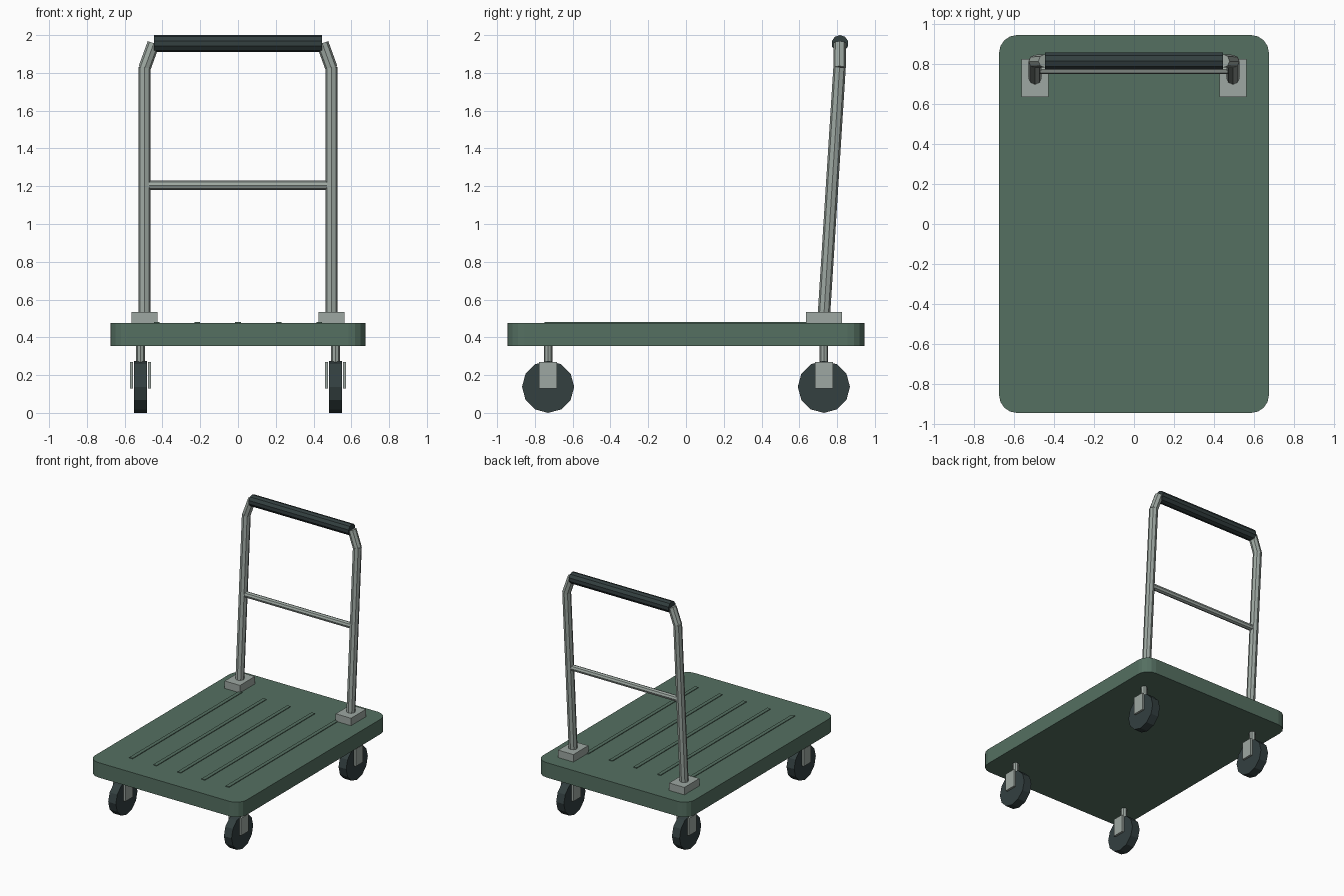
import bpy, bmesh, math
from mathutils import Vector

if "Cube" in bpy.data.objects:
    bpy.data.objects.remove(bpy.data.objects["Cube"])


def material(name, rgb):
    m = bpy.data.materials.new(name)
    m.use_nodes = True
    m.diffuse_color = (*rgb, 1)
    m.node_tree.nodes["Principled BSDF"].inputs["Base Color"].default_value = (*rgb, 1)
    return m


GREEN = material("deck green", (0.09, 0.16, 0.12))
STEEL = material("pale steel", (0.34, 0.39, 0.36))
RUBBER = material("dark rubber", (0.033, 0.05, 0.051))


def finish(obj, name, mat):
    obj.name = name
    obj.data.materials.append(mat)
    return obj


def box(name, centre, size, mat):
    bpy.ops.mesh.primitive_cube_add(size=1, location=centre)
    obj = bpy.context.object
    obj.scale = size
    bpy.ops.object.transform_apply(location=False, rotation=False, scale=True)
    return finish(obj, name, mat)


def tube(name, start, end, radius, mat, sides=8):
    a, b = Vector(start), Vector(end)
    bpy.ops.mesh.primitive_cylinder_add(vertices=sides, radius=radius,
                                        depth=(b - a).length, location=(a + b) / 2)
    obj = bpy.context.object
    obj.rotation_euler = (b - a).to_track_quat("Z", "Y").to_euler()
    return finish(obj, name, mat)


# Deck with rounded vertical corners
deck = box("deck", (0, 0, 0.415), (1.35, 1.89, 0.12), GREEN)
bm = bmesh.new()
bm.from_mesh(deck.data)
upright_edges = [e for e in bm.edges
                 if abs(e.verts[0].co.z - e.verts[1].co.z) > 0.1]
bmesh.ops.bevel(bm, geom=upright_edges, offset=0.09, segments=4,
                profile=0.5, affect="EDGES")
bm.to_mesh(deck.data)
bm.free()

# Low grip ribs along the deck
for i in range(-2, 3):
    box(f"deck_rib_{i + 3}", (i * 0.215, -0.05, 0.476), (0.03, 1.4, 0.008), GREEN)

# Leaning push handle
for side, s in (("left", 1), ("right", -1)):
    x = s * 0.495
    box(f"handle_foot_{side}", (x, 0.73, 0.505), (0.136, 0.19, 0.06), STEEL)
    tube(f"handle_upright_{side}", (x, 0.729, 0.5), (x, 0.813, 1.83), 0.033, STEEL)
    tube(f"handle_bend_{side}", (x, 0.813, 1.825), (s * 0.447, 0.815, 1.957), 0.033, STEEL)
tube("handle_crossbar", (-0.49, 0.773, 1.205), (0.49, 0.773, 1.205), 0.024, STEEL)
tube("handle_grip", (-0.445, 0.815, 1.955), (0.445, 0.815, 1.955), 0.045, RUBBER, 10)

# Casters: stem, two fork plates and a wheel
for side, s in (("left", 1), ("right", -1)):
    for end, y in (("front", -0.73), ("back", 0.73)):
        tag, x = f"{end}_{side}", s * 0.516
        tube(f"caster_stem_{tag}", (x, y, 0.25), (x, y, 0.36), 0.023, STEEL)
        for place, k in (("outer", s), ("inner", -s)):
            box(f"caster_plate_{place}_{tag}", (x + k * 0.048, y, 0.2),
                (0.016, 0.094, 0.14), STEEL)
        tube(f"caster_wheel_{tag}", (x - 0.034, y, 0.138), (x + 0.034, y, 0.138),
             0.138, RUBBER, 12)
